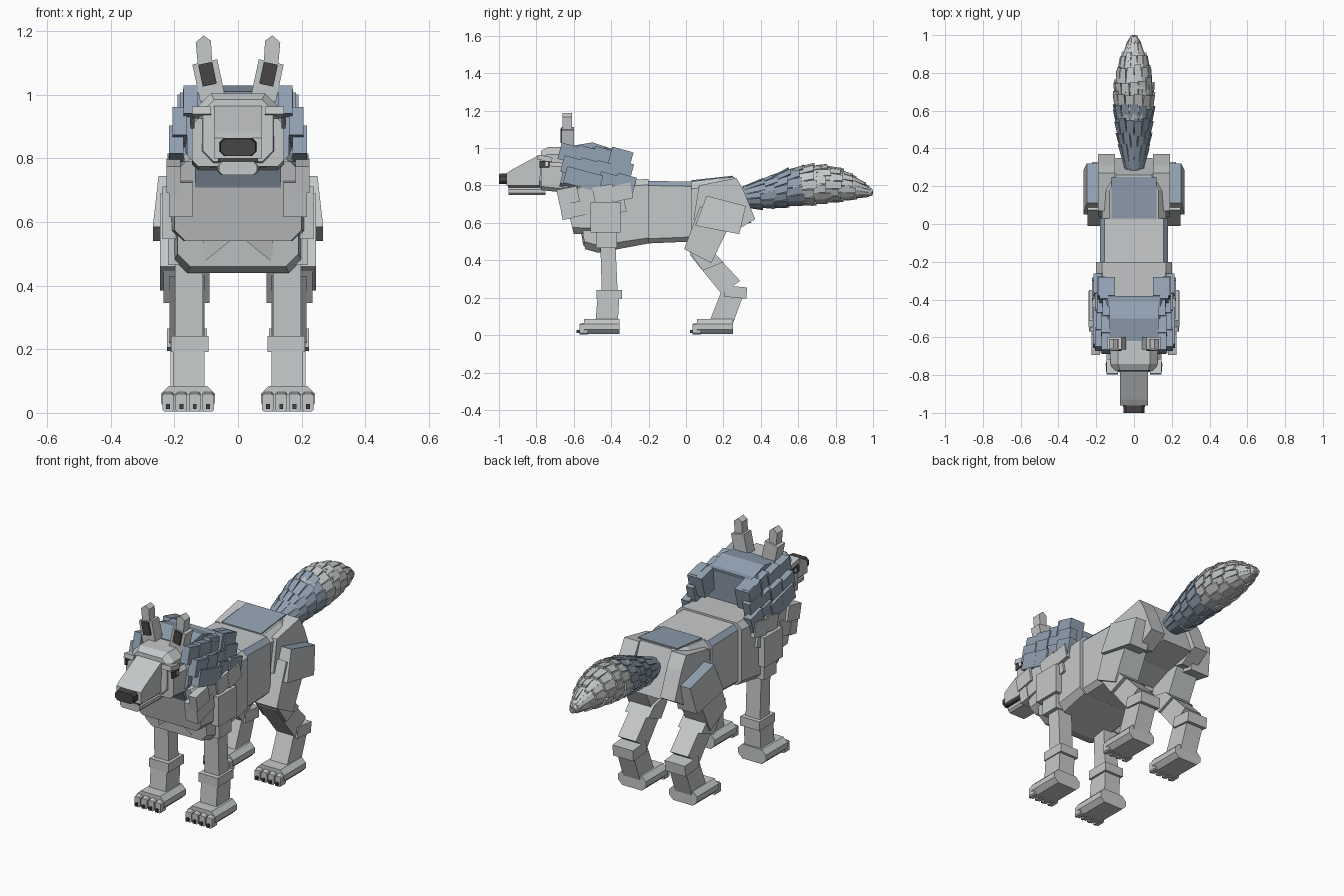
import bpy, bmesh, math, random
from mathutils import Matrix, Vector, Euler

cube = bpy.data.objects.get("Cube")
if cube:
    bpy.data.objects.remove(cube)
random.seed(4)


def material(name, rgb):
    m = bpy.data.materials.new(name)
    m.use_nodes = True
    m.diffuse_color = (*rgb, 1)
    m.node_tree.nodes["Principled BSDF"].inputs["Base Color"].default_value = (*rgb, 1)
    return m


GREY = material("light grey fur", (0.56, 0.58, 0.59))
BLUE = material("slate blue fur", (0.29, 0.36, 0.45))
DARK = material("charcoal skin", (0.065, 0.058, 0.062))
WHITE = material("eye white", (0.75, 0.75, 0.72))


def make(name, verts, faces, mat, rule=None, mat2=None):
    bm = bmesh.new()
    vs = [bm.verts.new(v) for v in verts]
    for f in faces:
        bm.faces.new([vs[i] for i in f])
    bmesh.ops.recalc_face_normals(bm, faces=bm.faces)
    if rule:
        for f in bm.faces:
            f.material_index = int(rule(f.normal, f.calc_center_median()))
    me = bpy.data.meshes.new(name)
    bm.to_mesh(me)
    bm.free()
    me.materials.append(mat)
    if mat2:
        me.materials.append(mat2)
    ob = bpy.data.objects.new(name, me)
    bpy.context.collection.objects.link(ob)


def pair(name, verts, faces, *args):
    make("left_" + name, verts, faces, *args)
    make("right_" + name, [(-v[0], v[1], v[2]) for v in verts], faces, *args)


def rings(n, count):
    """Faces of a capped tube with count rings of n vertices."""
    faces = [tuple(range(n)), tuple(range((count - 1) * n, count * n))]
    for r in range(count - 1):
        for i in range(n):
            j = (i + 1) % n
            faces.append((r * n + i, r * n + j, (r + 1) * n + j, (r + 1) * n + i))
    return faces


def loft(sections, x=0):
    """Chamfered sections: (y, bottom, top, half width, chamfer, lean of top)."""
    verts = []
    for y, b, t, w, c, lean in sections:
        for px, pz in ((-w + c, b), (w - c, b), (w, b + c), (w, t - c),
                       (w - c, t), (-w + c, t), (-w, t - c), (-w, b + c)):
            verts.append((x + px, y + lean * (pz - b) / (t - b), pz))
    return verts, rings(8, len(sections))


def prism(x0, x1, *pts):
    """Side profile of (y, z) points pulled across x."""
    return [(x, y, z) for x in (x0, x1) for y, z in pts], rings(len(pts), 2)


def box(center, size, tilt=(0, 0, 0)):
    rot = Euler([math.radians(a) for a in tilt]).to_matrix()
    verts = []
    for z in (-.5, .5):
        for x, y in ((-.5, -.5), (.5, -.5), (.5, .5), (-.5, .5)):
            p = rot @ Vector((x * size[0], y * size[1], z * size[2])) + Vector(center)
            verts.append(tuple(p))
    return verts, rings(4, 2)


def merge(parts):
    verts, faces = [], []
    for v, f in parts:
        faces += [tuple(i + len(verts) for i in face) for face in f]
        verts += v
    return verts, faces


top = lambda n, c: n.z > 0.8

# Body
make("chest", *loft([(-.54, .46, .80, .19, .04, -.04), (-.47, .44, .82, .20, .04, 0),
                     (-.20, .49, .835, .20, .03, 0)]), GREY)
make("belly", *loft([(-.21, .49, .825, .18, .025, 0), (.03, .50, .82, .18, .025, 0)]),
     GREY, lambda n, c: n.z > .3 and abs(n.x) > .3, BLUE)
make("rump", *loft([(0, .51, .82, .17, .04, .02), (.15, .57, .84, .17, .04, .03),
                    (.35, .60, .845, .13, .04, -.09)]), GREY)
make("rump_patch", *prism(-.12, .12, (.03, .82), (.25, .845), (.25, .852), (.03, .828)), BLUE)
make("chest_ruff", *loft([(-.60, .54, .79, .20, .035, -.06), (-.42, .54, .79, .215, .03, 0)]), GREY)
for s, name in ((1, "left"), (-1, "right")):
    make(name + "_chest_tuft", [(s * .02, -.56, .545), (s * .11, -.56, .545), (s * .11, -.53, .48),
         (s * .10, -.55, .48), (s * .02, -.48, .545), (s * .11, -.48, .545),
         (s * .11, -.48, .48), (s * .10, -.48, .48)], rings(4, 2), GREY)

# Neck and mane
make("neck", *prism(-.135, .135, (-.68, .78), (-.63, .69), (-.45, .69), (-.4, .82), (-.62, .98)), BLUE)
make("mane_core", *loft([(-.68, .78, 1.0, .16, .03, .05), (-.40, .80, 1.0, .17, .03, .02)]), BLUE)
make("mane_crest", *prism(-.13, .13, (-.62, 1.01), (-.50, 1.03), (-.38, .99), (-.40, .93), (-.62, .93)), BLUE)
upper, lower = [], []
for row, (z, x) in enumerate(((.98, .15), (.91, .175), (.84, .185))):
    for i in range(4):
        y = -.625 + .09 * i + .015 * row
        upper.append(box((x + random.uniform(-.006, .012), y, z - .012 * i + random.uniform(-.01, .01)),
                         (.045, .105, .09), (-15, 0, 0)))
for row, (z, x) in enumerate(((.745, .195), (.68, .19))):
    for i in range(4 - row):
        lower.append(box((x + random.uniform(-.008, .01), -.63 + .095 * i + .06 * row, z + .006 * i),
                         (.045, .11, .085), (12, 0, 0)))
pair("mane_plates", *merge(upper), BLUE)
pair("ruff_plates", *merge(lower), GREY)
pair("mane_lobe", *box((.145, -.345, .93), (.09, .10, .12), (-15, 0, 0)), BLUE)
pair("throat_tuft", *box((.18, -.64, .675), (.075, .06, .11), (10, 0, 0)), GREY)

# Head
make("head", *loft([(-.785, .79, .985, .11, .035, .01), (-.74, .77, 1.005, .125, .04, 0),
                    (-.60, .78, 1.005, .125, .04, 0)]), GREY)
pair("cheek", *loft([(-.775, .775, .925, .05, .02, 0), (-.63, .76, .92, .05, .02, 0)], .095), GREY)
make("snout", *prism(-.075, .075, (-.96, .80), (-.96, .865), (-.93, .885), (-.78, .965), (-.76, .80)), GREY)
make("lower_jaw", *loft([(-.95, .748, .79, .06, .012, 0), (-.75, .748, .79, .065, .012, 0)]), GREY)
make("mouth_line", *box((0, -.85, .795), (.125, .205, .012)), DARK)
make("nose", *loft([(-1.0, .808, .862, .055, .014, 0), (-.95, .808, .866, .058, .014, 0)]), DARK)
pair("brow", *box((.115, -.755, .945), (.06, .08, .025), (-10, 0, 0)), GREY)
pair("eye", *box((.143, -.757, .912), (.012, .055, .036)), DARK)
pair("eye_glint", *box((.147, -.745, .915), (.008, .015, .02)), WHITE)

# Ears
pair("ear_base", *box((.092, -.632, 1.045), (.08, .065, .12), (0, 12, 0)), GREY)
pair("ear_inner", *box((.096, -.668, 1.065), (.045, .008, .07), (0, 12, 0)), DARK)
ear = [(x, y, z) for y in (-.66, -.61)
       for x, z in ((.08, 1.08), (.125, 1.08), (.133, 1.165), (.108, 1.187), (.085, 1.17))]
pair("ear_tip", ear, rings(5, 2), GREY)


# Paws with toes and claws
def paw(name, x, y):
    pair(name, *loft([(y - .17, .005, .085, .085, .025, 0), (y + .02, .005, .085, .085, .025, 0)], x), GREY)
    toes = [x + .042 * (i - 1.5) for i in range(4)]
    pair(name + "_toes", *merge([loft([(y - .195, .004, .06, .018, .006, 0),
                                       (y - .15, .004, .07, .018, .006, 0)], t) for t in toes]), GREY)
    pair(name + "_claws", *merge([box((t, y - .197, .02), (.012, .025, .016)) for t in toes]), DARK)


# Front legs
pair("shoulder", *box((.20, -.43, .63), (.075, .16, .165)), GREY)
pair("shoulder_lower", *box((.17, -.425, .53), (.10, .11, .13)), GREY)
pair("front_leg", *prism(.11, .198, (-.46, .55), (-.38, .55), (-.365, .22), (-.45, .22)), GREY)
pair("front_shin", *prism(.105, .205, (-.47, .24), (-.355, .24), (-.365, .06), (-.485, .06)), GREY)
pair("front_cuff", *box((.152, -.41, .217), (.118, .135, .05)), GREY)
paw("front_paw", .157, -.375)

# Hind legs
pair("hip", *prism(.10, .19, (.07, .80), (.27, .84), (.31, .77), (.37, .62), (.27, .56), (.04, .62)), GREY)
thigh, faces = prism(.15, .25, (.11, .745), (.32, .69), (.285, .54), (.05, .585))
pair("thigh", [(x + (.018 if x > .2 and z < .65 else 0), y, z) for x, y, z in thigh],
     faces, GREY, top, BLUE)
pair("haunch", *prism(.105, .245, (.075, .69), (.225, .57), (.135, .385), (-.01, .46)), GREY)
pair("knee", *prism(.09, .235, (0, .47), (.15, .44), (.20, .39), (.09, .345)), GREY)
pair("hind_shin", *prism(.105, .215, (.02, .43), (.15, .44), (.29, .29), (.19, .22)), GREY)
pair("hind_cuff", *box((.16, .265, .23), (.125, .12, .06), (-5, 0, 0)), GREY)
pair("hind_ankle", *prism(.108, .212, (.20, .26), (.32, .25), (.25, .06), (.12, .06)), GREY)
paw("hind_paw", .157, .23)

# Tail of overlapping tapered tufts
PATH = [(.27, .735, .05), (.42, .755, .08), (.57, .795, .103), (.72, .81, .108),
        (.86, .80, .078), (.95, .778, .04), (1.0, .762, .008)]


def tail_at(y):
    y = min(max(y, PATH[0][0]), PATH[-1][0])
    for a, b in zip(PATH, PATH[1:]):
        if y <= b[0]:
            t = (y - a[0]) / (b[0] - a[0])
            return y, a[1] + t * (b[1] - a[1]), a[2] + t * (b[2] - a[2])


def tuft(y0, y1, angle, spread):
    verts = []
    for y, wide, lift in ((y0, 1, -.004), (y1, .8, .008)):
        y, z, r = tail_at(y)
        for da, rr in ((-1, r + lift), (1, r + lift), (1, r * .8), (-1, r * .8)):
            a = angle + da * spread * wide
            verts.append((rr * math.cos(a), y, z + rr * math.sin(a)))
    return verts, rings(4, 2)


bands = {"tail_base": [], "tail_end": []}
COUNT = 14
for ring in range(10):
    start = .28 + .07 * ring
    for i in range(COUNT):
        angle = 2 * math.pi * (i + .5 * (ring % 2)) / COUNT
        y = start + random.uniform(-.015, .015)
        band = "tail_base" if ring < 4 else "tail_end"
        bands[band].append(tuft(y, min(y + .13, .998), angle, math.pi / COUNT * 1.05))
make("tail_base", *merge(bands["tail_base"]), BLUE)
make("tail_end", *merge(bands["tail_end"]), GREY)
core = [(r * .82 * math.cos(k * math.pi / 4), y, z + r * .82 * math.sin(k * math.pi / 4))
        for y, z, r in PATH for k in range(8)]
make("tail_core", core, rings(8, len(PATH)), GREY, lambda n, c: c.y < .57, BLUE)
